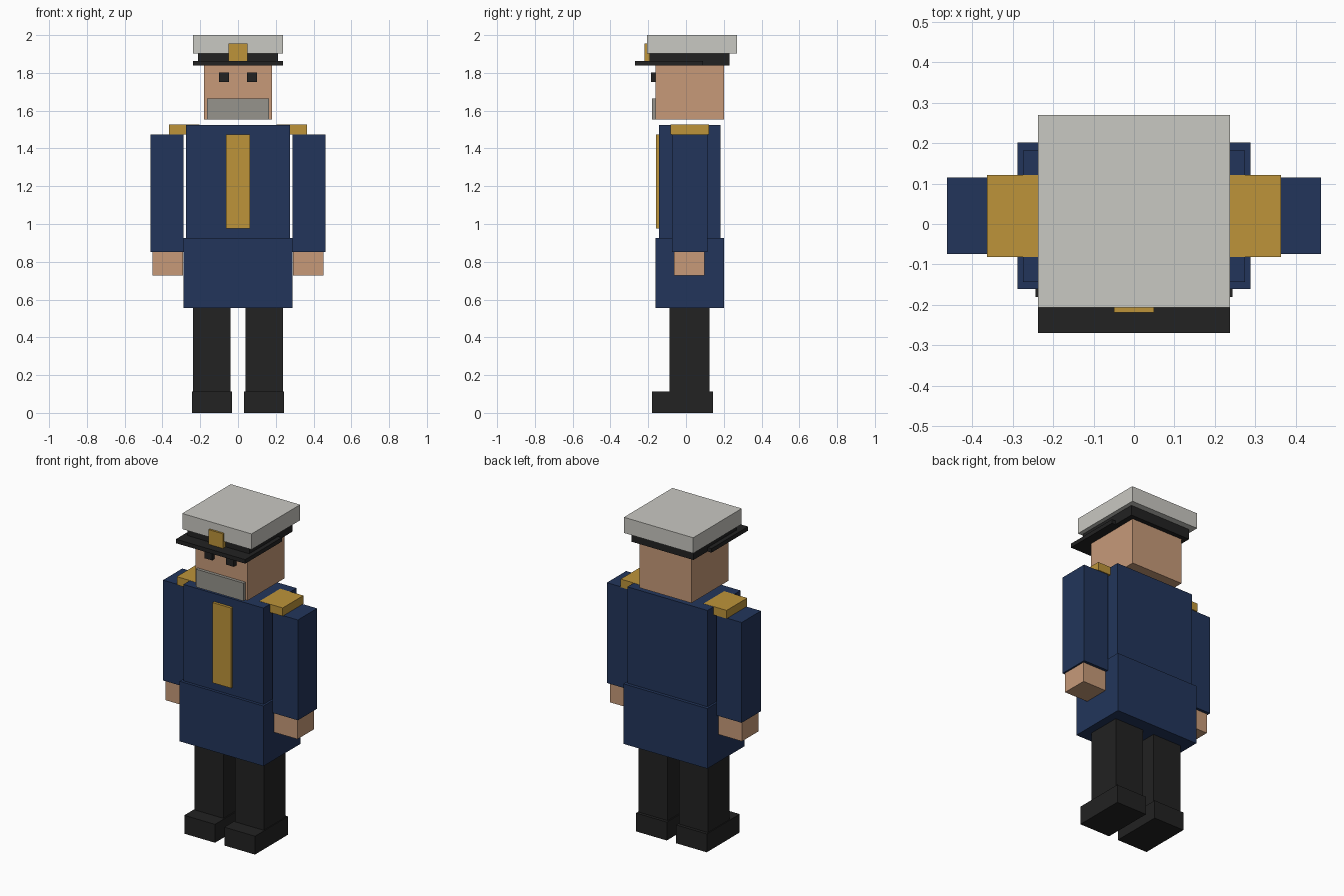
import bpy
import bmesh
from mathutils import Vector

cube = bpy.data.objects.get("Cube")
if cube:
    bpy.data.objects.remove(cube, do_unlink=True)


def material(name, rgb):
    """Flat material from 0-255 display values, converted to linear."""
    linear = [((c / 255 + 0.055) / 1.055) ** 2.4 for c in rgb]
    mat = bpy.data.materials.new(name)
    mat.use_nodes = True
    mat.diffuse_color = (*linear, 1)
    bsdf = mat.node_tree.nodes["Principled BSDF"]
    bsdf.inputs["Base Color"].default_value = (*linear, 1)
    bsdf.inputs["Roughness"].default_value = 0.9
    return mat


navy = material("navy cloth", (34, 53, 91))
black = material("black", (34, 34, 34))
gold = material("gold", (189, 148, 58))
skin = material("skin", (199, 154, 121))
grey = material("grey hair", (150, 148, 140))
white = material("cap white", (201, 200, 194))


def box(name, mat, x, y, z):
    """Box spanning the given (low, high) ranges."""
    low, high = Vector((x[0], y[0], z[0])), Vector((x[1], y[1], z[1]))
    mesh = bpy.data.meshes.new(name)
    bm = bmesh.new()
    bmesh.ops.create_cube(bm, size=1)
    bmesh.ops.scale(bm, vec=high - low, verts=bm.verts)
    bmesh.ops.translate(bm, vec=(low + high) / 2, verts=bm.verts)
    bm.to_mesh(mesh)
    bm.free()
    mesh.materials.append(mat)
    obj = bpy.data.objects.new(name, mesh)
    bpy.context.collection.objects.link(obj)
    return obj


def centred(name, mat, half_width, y, z):
    return box(name, mat, (-half_width, half_width), y, z)


def pair(name, mat, x, y, z):
    """Matching boxes on the left (+x) and right (-x)."""
    box("left_" + name, mat, x, y, z)
    box("right_" + name, mat, (-x[1], -x[0]), y, z)


# Legs and boots
pair("boot", black, (0.032, 0.243), (-0.18, 0.143), (0, 0.114))
pair("leg", black, (0.039, 0.238), (-0.087, 0.124), (0.114, 0.554))

# Coat
centred("coat_skirt", navy, 0.288, (-0.161, 0.202), (0.554, 0.927))
centred("coat_body", navy, 0.275, (-0.143, 0.182), (0.927, 1.525))
centred("gold_placket", gold, 0.064, (-0.159, -0.143), (0.977, 1.475))

# Arms, hands and shoulder boards
pair("sleeve", navy, (0.289, 0.463), (-0.074, 0.115), (0.852, 1.475))
pair("hand", skin, (0.292, 0.453), (-0.063, 0.098), (0.728, 0.852))
pair("shoulder_board", gold, (0.205, 0.364), (-0.081, 0.121), (1.475, 1.526))

# Head and face
centred("head", skin, 0.179, (-0.161, 0.202), (1.553, 1.84))
centred("moustache", grey, 0.164, (-0.18, -0.161), (1.553, 1.664))
pair("eye", black, (0.048, 0.101), (-0.186, -0.161), (1.751, 1.801))

# Peaked cap
centred("cap_visor", black, 0.238, (-0.269, 0.09), (1.839, 1.864))
centred("cap_band", black, 0.212, (-0.192, 0.23), (1.84, 1.903))
centred("cap_crown", white, 0.238, (-0.207, 0.269), (1.903, 2.0))
centred("cap_badge", gold, 0.05, (-0.219, -0.192), (1.864, 1.955))
